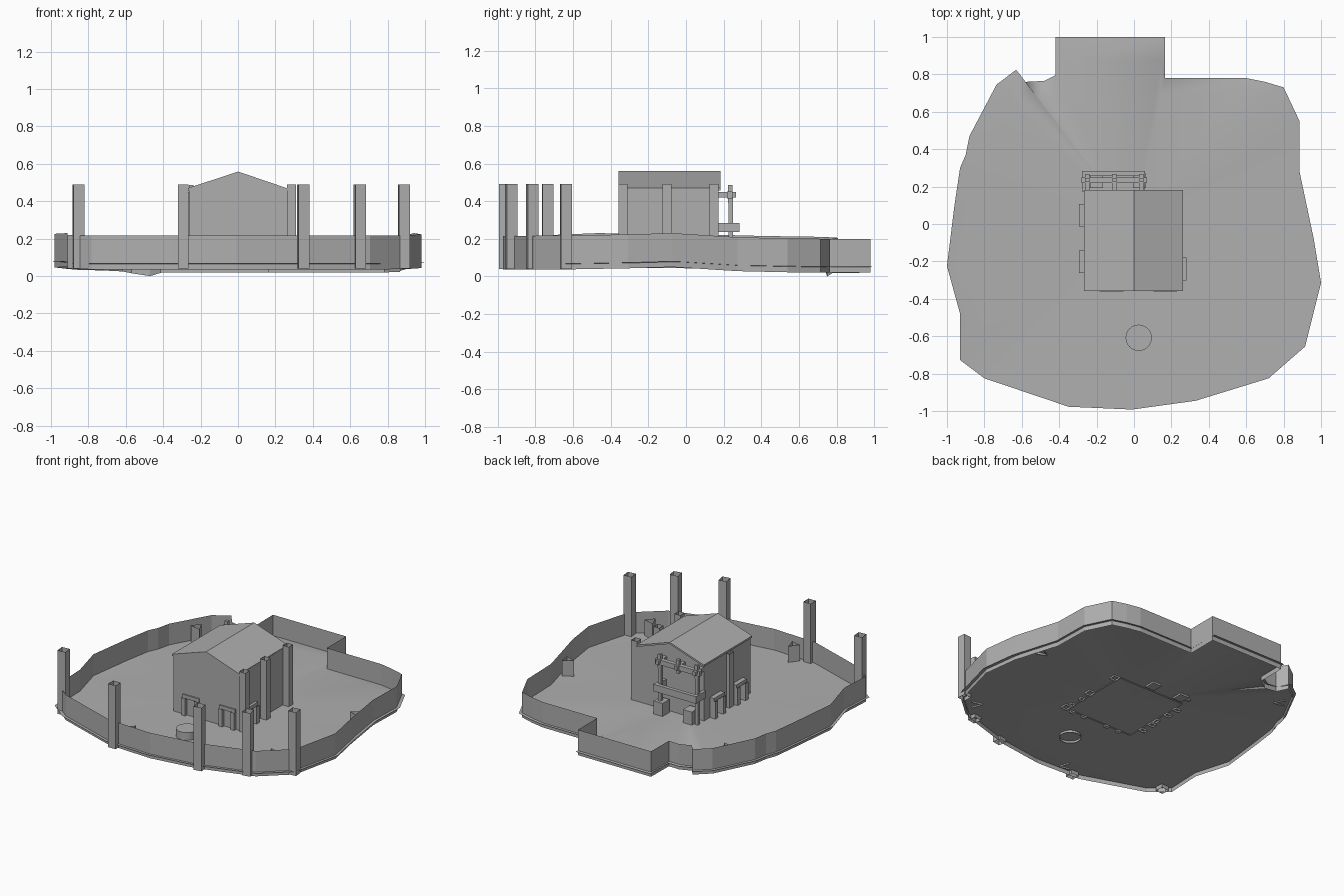
import bpy, math

if "Cube" in bpy.data.objects:
    bpy.data.objects.remove(bpy.data.objects["Cube"])

grey = bpy.data.materials.new("stone_grey")
grey.diffuse_color = (.43, .43, .43, 1)
grey.use_nodes = True
grey.node_tree.nodes["Principled BSDF"].inputs["Base Color"].default_value = grey.diffuse_color


def mesh(name, verts, faces):
    me = bpy.data.meshes.new(name)
    me.from_pydata(verts, [], faces)
    me.materials.append(grey)
    me.update()
    ob = bpy.data.objects.new(name, me)
    bpy.context.collection.objects.link(ob)
    return ob


def tube(name, pts, z0, z1, cap=False):
    """Upright sheet tube over a counter-clockwise outline, open unless capped."""
    n = len(pts)
    v = [(x, y, z0) for x, y in pts] + [(x, y, z1) for x, y in pts]
    f = [(i, (i + 1) % n, n + (i + 1) % n, n + i) for i in range(n)]
    if cap:
        f.append(tuple(range(n, 2 * n)))
    return mesh(name, v, f)


def rect(x0, x1, y0, y1):
    return [(x0, y0), (x1, y0), (x1, y1), (x0, y1)]


def solid(name, x0, x1, y0, y1, z0, z1):
    """Closed box."""
    r = rect(x0, x1, y0, y1)
    v = [(x, y, z0) for x, y in r] + [(x, y, z1) for x, y in r]
    f = [(0, 1, 5, 4), (1, 2, 6, 5), (2, 3, 7, 6), (3, 0, 4, 7), (4, 5, 6, 7), (3, 2, 1, 0)]
    return mesh(name, v, f)


def extrude_y(name, prof, y0, y1, skip=()):
    n = len(prof)
    v = [(x, y0, z) for x, z in prof] + [(x, y1, z) for x, z in prof]
    f = [tuple(range(n)), tuple(range(2 * n - 1, n - 1, -1))]
    f += [(n + i, n + (i + 1) % n, (i + 1) % n, i) for i in range(n) if i not in skip]
    return mesh(name, v, f)


# Yard outline, clockwise from the rear bay: x, y, ground height
edge = [(-.42, 1, .05), (.165, 1, .05), (.165, .78, .05), (.6, .78, .05), (.7, .76, .05),
        (.8, .73, .05), (.885, .55, .052), (.885, .28, .058), (.96, -.075, .08),
        (1, -.315, .073), (.915, -.655, .067), (.72, -.825, .066), (.33, -.945, .066),
        (-.01, -.992, .066), (-.35, -.977, .066), (-.8, -.825, .066), (-.93, -.727, .07),
        (-.93, -.48, .08), (-1, -.225, .076), (-.96, .1, .072), (-.93, .3, .068),
        (-.9, .37, .066), (-.88, .47, .064), (-.735, .745, .06), (-.63, .825, .055),
        (-.58, .76, .045), (-.48, .765, .03), (-.42, .795, .048)]
n = len(edge)
ring = [(x * .88, y * .88, .065) for x, y, z in edge]
ground = mesh("ground", edge + ring + [(0, 0, .068)],
              [((i + 1) % n, i, n + i, n + (i + 1) % n) for i in range(n)] +
              [(2 * n, n + (i + 1) % n, n + i) for i in range(n)])
ground.data.polygons.foreach_set("use_smooth", [True] * (2 * n))

# Perimeter wall, a sheet just inside the ground edge
s = .98
mesh("perimeter_wall",
     [(x * s, y * s, z - .03) for x, y, z in edge] + [(x * s, y * s, z + .15) for x, y, z in edge],
     [((i + 1) % n, i, n + i, n + (i + 1) % n) for i in range(n)])

# Hollow posts along the front of the wall
for i, (x, y, a) in enumerate([(-.853, -.735, 5), (-.293, -.966, 0), (.348, -.929, 10),
                               (.652, -.817, 10), (.888, -.637, 5)]):
    a = math.radians(a)
    c, d, h = math.cos(a), math.sin(a), .029
    tube(f"wall_post_{i}", [(x + c * u - d * w, y + d * u + c * w)
                            for u, w in rect(-h, h, -h, h)], .04, .49)

# Triangular wall buttresses
for i, (x, y) in enumerate([(-.73, .59), (.85, .1), (.75, -.68), (-.2, -.91)]):
    r = math.hypot(x, y)
    u, w = x / r, y / r
    tube(f"buttress_{i}", [(x - u * .04, y - w * .04), (x + u * .03 + w * .035, y + w * .03 - u * .035),
                           (x + u * .03 - w * .035, y + w * .03 + u * .035)], .055, .18)

# House body and gabled roof
extrude_y("house_body", [(-.262, .06), (.262, .06), (.262, .465), (0, .55), (-.262, .465)],
          -.351, .173, skip=(0,))
extrude_y("roof", [(-.268, .457), (0, .547), (.261, .457), (.261, .47), (0, .559), (-.268, .47)],
          -.358, .183)

# Hollow posts on the right side, flat pilaster on the left
for i, y in enumerate((-.336, -.1, .15)):
    tube(f"house_post_{i}", rect(.263, .31, y - .024, y + .024), .055, .49)
tube("left_pilaster", rect(-.285, -.262, -.131, -.081), .055, .45)


# Windows: two open jambs and a crossbar, on the front or side walls
def window(name, along, a0, a1, base, out, depth):
    def span(p0, p1, d):
        lo, hi = sorted((base, base + out * d))
        return (p0, p1, lo, hi) if along == "x" else (lo, hi, p0, p1)
    tube(f"{name}_jamb_a", rect(*span(a0, a0 + .03, depth + .01)), .055, .19)
    tube(f"{name}_jamb_b", rect(*span(a1 - .03, a1, depth + .01)), .055, .19)
    solid(f"{name}_lintel", *span(a0, a1, depth), .185, .21)


window("front_window_left", "x", -.185, -.055, -.351, -1, .01)
window("front_window_right", "x", .105, .23, -.351, -1, .01)
window("left_window_front", "y", -.263, -.143, -.262, -1, .033)
window("left_window_rear", "y", -.013, .107, -.262, -1, .033)
window("right_window", "y", -.303, -.178, .262, 1, .02)

# Rear porch: posts, rails, upper beams with short studs
for i, x in enumerate((-.255, .035)):
    solid(f"porch_post_{i}", x - .012, x + .012, .225, .249, .055, .43)
solid("porch_beam", -.28, .07, .218, .248, .415, .45)
solid("porch_rail", -.265, .06, .257, .283, .235, .285)
for i, x in enumerate((-.265, .045)):
    solid(f"porch_side_rail_{i}", x - .012, x + .012, .173, .283, .235, .285)
for i, x in enumerate((-.25, -.105, .04)):
    solid(f"porch_rafter_{i}", x - .012, x + .012, .173, .266, .42, .448)
    solid(f"porch_stud_{i}", x - .011, x + .011, .224, .246, .39, .487)
for i, x in enumerate((-.2, .03)):
    solid(f"porch_crate_{i}", x - .035, x + .035, .193, .27, .055, .16)

# Round well, open below
tube("well", [(.025 + .07 * math.cos(k * math.tau / 24), -.608 + .07 * math.sin(k * math.tau / 24))
              for k in range(24)], .05, .12, True)
